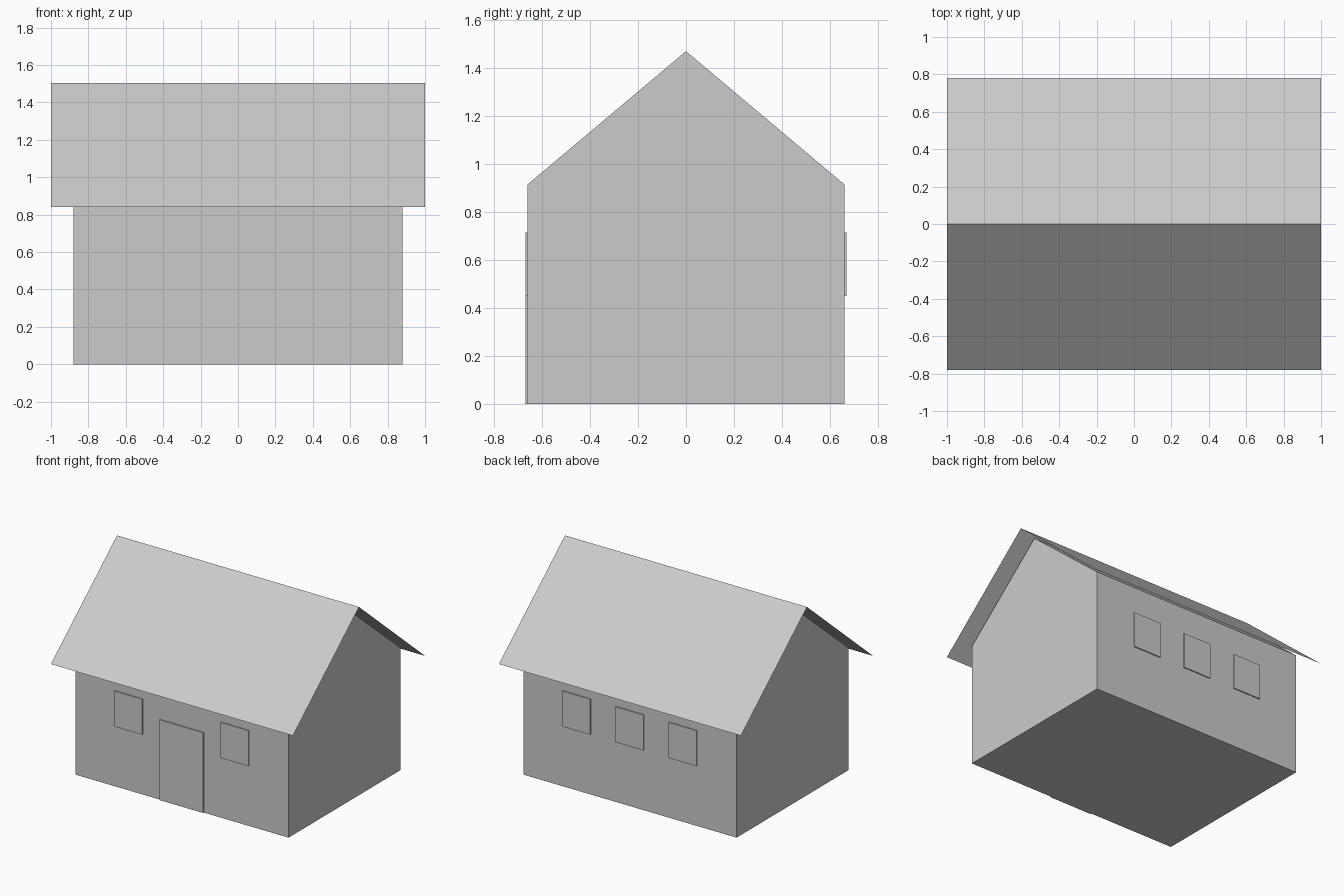
import bpy
import bmesh

cube = bpy.data.objects.get("Cube")
if cube:
    bpy.data.objects.remove(cube, do_unlink=True)

# One flat grey for everything
GREY = (0.6, 0.6, 0.6, 1.0)
grey = bpy.data.materials.new("light_grey")
grey.use_nodes = True
grey.diffuse_color = GREY
grey.node_tree.nodes["Principled BSDF"].inputs["Base Color"].default_value = GREY

WALL_X, WALL_Y = 0.88, 0.66
PLATE = 0.008


def extrude_profile(name, profile, half_length, closed):
    """Sweep a (y, z) profile along x; closed profiles get end caps."""
    bm = bmesh.new()
    ends = [[bm.verts.new((x, y, z)) for y, z in profile]
            for x in (-half_length, half_length)]
    count = len(profile)
    for i in range(count if closed else count - 1):
        j = (i + 1) % count
        bm.faces.new((ends[0][i], ends[0][j], ends[1][j], ends[1][i]))
    if closed:
        for end in ends:
            bm.faces.new(end)
        bmesh.ops.recalc_face_normals(bm, faces=bm.faces)
    else:
        # Open sheets face upwards
        bm.normal_update()
        for face in bm.faces:
            if face.normal.z < 0:
                face.normal_flip()
    mesh = bpy.data.meshes.new(name)
    bm.to_mesh(mesh)
    bm.free()
    mesh.materials.append(grey)
    obj = bpy.data.objects.new(name, mesh)
    bpy.context.collection.objects.link(obj)
    return obj


def wall_plate(name, x, bottom, width, height, side):
    """Thin plate on the front (side -1) or back (side 1) wall."""
    inner, outer = side * WALL_Y, side * (WALL_Y + PLATE)
    profile = [(inner, bottom), (outer, bottom),
               (outer, bottom + height), (inner, bottom + height)]
    obj = extrude_profile(name, profile, width / 2, True)
    obj.location.x = x


# Walls with gable ends
extrude_profile("house_walls",
                [(-WALL_Y, 0), (WALL_Y, 0), (WALL_Y, 0.915),
                 (0, 1.47), (-WALL_Y, 0.915)], WALL_X, True)

# Thin overhanging roof sheet
extrude_profile("roof", [(-0.78, 0.84), (0, 1.503), (0.78, 0.84)], 1.0, False)

# Door in the middle of the front
wall_plate("front_door", 0, 0, 0.36, 0.6, -1)

# Windows: three at the back, one each side of the door
for label, x in (("right", -0.44), ("middle", 0), ("left", 0.44)):
    wall_plate("back_window_" + label, x, 0.45, 0.23, 0.265, 1)
    if x:
        wall_plate("front_window_" + label, x, 0.45, 0.23, 0.265, -1)
